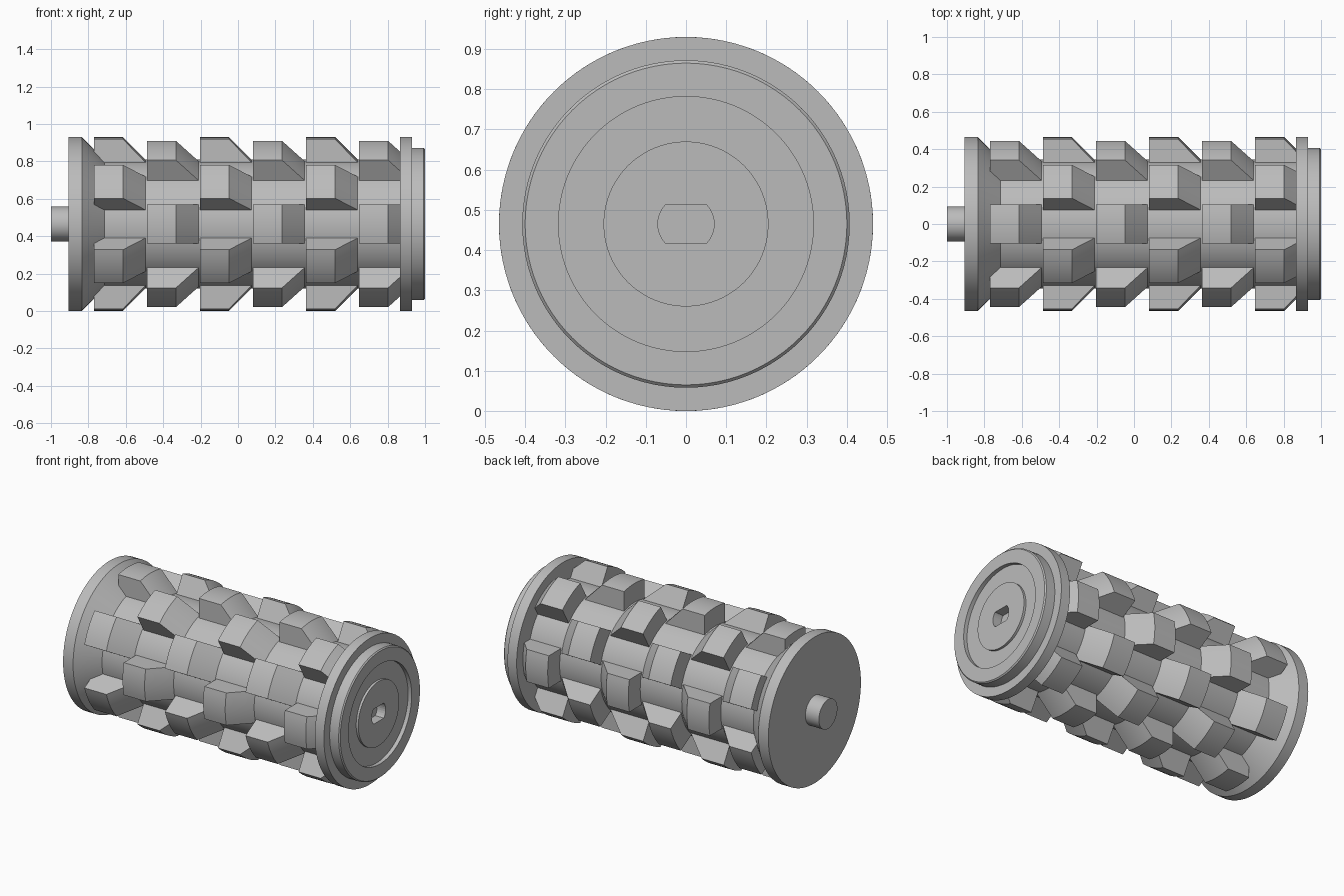
import bpy, bmesh, math
from mathutils import Vector

AXIS_Z = 0.465      # height of the roller axis
RIM_R = 0.465       # flange and tooth-tip radius
CORE_R = 0.345      # drum radius
SIDES = 96

default = bpy.data.objects.get("Cube")
if default:
    bpy.data.objects.remove(default, do_unlink=True)

steel = bpy.data.materials.new("grey steel")
steel.use_nodes = True
GREY = (0.5, 0.5, 0.5, 1)
steel.diffuse_color = GREY
steel.node_tree.nodes["Principled BSDF"].inputs["Base Color"].default_value = GREY


def loft(bm, rings):
    """Skin a row of equal point rings and cap both ends."""
    loops = [[bm.verts.new(p) for p in ring] for ring in rings]
    n = len(loops[0])
    for a, b in zip(loops, loops[1:]):
        for i in range(n):
            j = (i + 1) % n
            bm.faces.new((a[i], a[j], b[j], b[i]))
    bm.faces.new(loops[0])
    bm.faces.new(loops[-1])


def finish(bm, name):
    bmesh.ops.recalc_face_normals(bm, faces=bm.faces)
    mesh = bpy.data.meshes.new(name)
    bm.to_mesh(mesh)
    bm.free()
    mesh.materials.append(steel)
    obj = bpy.data.objects.new(name, mesh)
    bpy.context.collection.objects.link(obj)
    return obj


def smooth(obj):
    bpy.ops.object.select_all(action="DESELECT")
    obj.select_set(True)
    bpy.context.view_layer.objects.active = obj
    bpy.ops.object.shade_smooth_by_angle(angle=math.radians(20))


def circle(x, r):
    steps = [2 * math.pi * i / SIDES for i in range(SIDES)]
    return [(x, r * math.cos(a), AXIS_Z + r * math.sin(a)) for a in steps]


def lathe(name, profile):
    bm = bmesh.new()
    loft(bm, [circle(x, r) for x, r in profile])
    return finish(bm, name)


# Drum with the left flange, its sloping shoulder and the right flange
smooth(lathe("drum", [(-0.905, RIM_R), (-0.835, RIM_R), (-0.715, CORE_R),
                      (0.866, CORE_R), (0.866, RIM_R), (0.93, RIM_R)]))

# Stub axle on the left end
smooth(lathe("stub_axle", [(-1, 0.093), (-0.9, 0.093)]))

# Right hub with a shallow ring recess around a central boss
hub = lathe("hub", [(0.9, 0.407), (0.993, 0.407), (1, 0.4), (1, 0.317),
                    (0.975, 0.317), (0.975, 0.205), (0.99, 0.205)])

# Socket with two flats, cut into the hub
bm = bmesh.new()
corner = math.asin(0.048 / 0.07)
arc = [corner * (i / 4 - 1) for i in range(9)]
outline = [(0.07 * math.cos(a + s), 0.07 * math.sin(a + s))
           for s in (0, math.pi) for a in arc]
loft(bm, [[(x, y, AXIS_Z + z) for y, z in outline] for x in (0.92, 1.1)])
cutter = finish(bm, "socket_cutter")
cut = hub.modifiers.new("socket", "BOOLEAN")
cut.operation = "DIFFERENCE"
cut.solver = "EXACT"
cut.object = cutter
smooth(hub)
bpy.ops.object.modifier_apply(modifier=cut.name)
bpy.data.objects.remove(cutter, do_unlink=True)


def add_tooth(bm, x, angle):
    """Parallel-sided block: rounded top, upright left end, sloping right end."""
    half, steps = 0.103, 8
    across = [half * (2 * i / steps - 1) for i in range(steps + 1)]
    out = Vector((0, -math.cos(angle), math.sin(angle)))
    side = Vector((0, math.sin(angle), math.cos(angle)))
    rings = []
    for dx, r in ((0, RIM_R), (0.155, RIM_R), (0.28, CORE_R - 0.005)):
        section = [(w, math.sqrt(r * r - w * w)) for w in across]
        section += [(half, 0.3), (-half, 0.3)]
        rings.append([Vector((x + dx, 0, AXIS_Z)) + side * w + out * h
                      for w, h in section])
    loft(bm, rings)


# Six rings of six teeth, every second ring turned by half a step
for ring in range(6):
    bm = bmesh.new()
    for k in range(6):
        add_tooth(bm, -0.77 + 0.2835 * ring,
                  math.radians(60 * k + (30 if ring % 2 == 0 else 0)))
    smooth(finish(bm, f"tooth_ring_{ring + 1}"))
